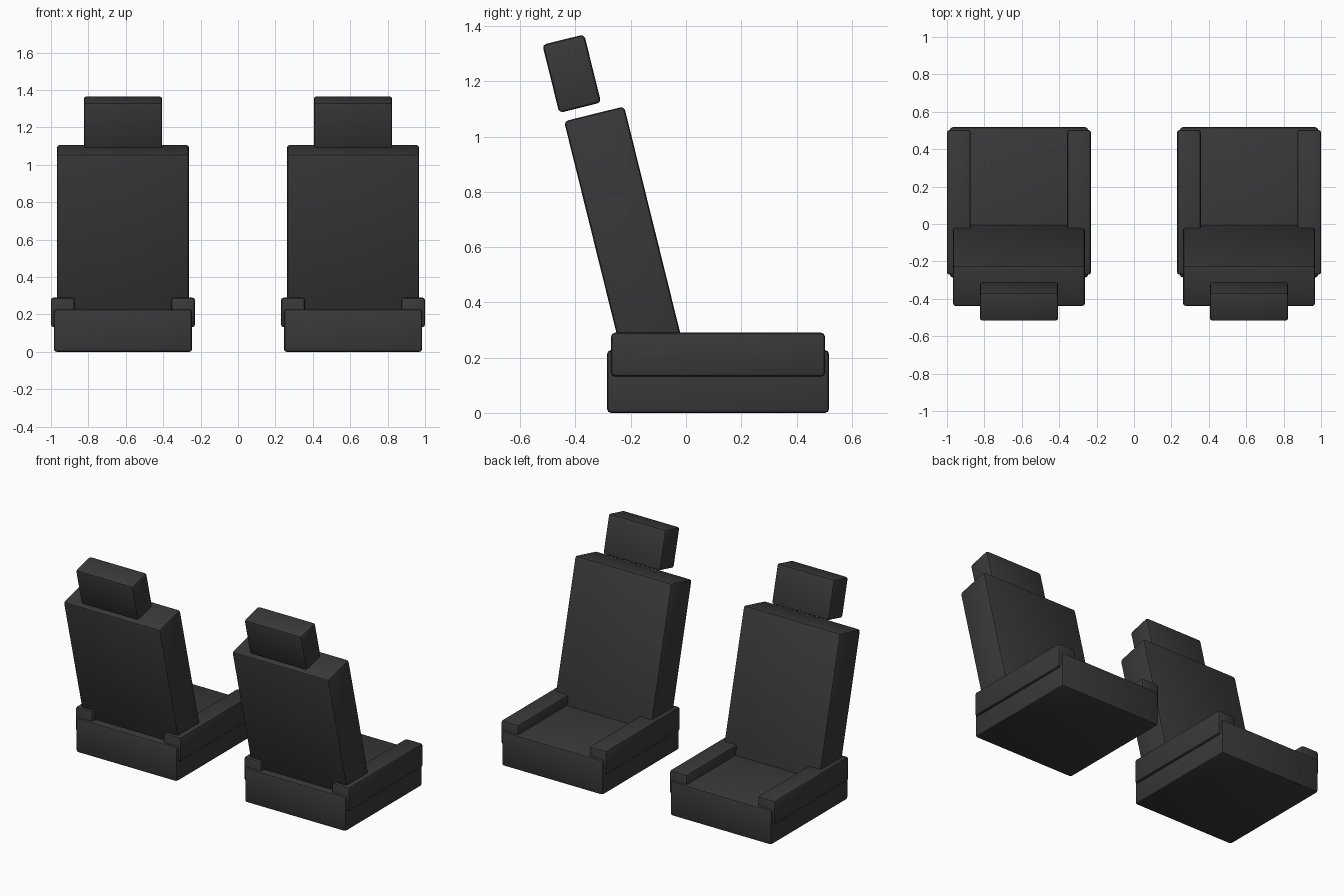
import bpy, math
from mathutils import Matrix, Vector

if "Cube" in bpy.data.objects:
    bpy.data.objects.remove(bpy.data.objects["Cube"])

mat = bpy.data.materials.new("dark_upholstery")
mat.diffuse_color = (0.04, 0.04, 0.042, 1)
mat.use_nodes = True
mat.node_tree.nodes["Principled BSDF"].inputs["Base Color"].default_value = mat.diffuse_color
TILT = math.radians(13.9)


def padded_box(name, centre, size, tilt=0.0, bevel=0.014):
    """Box with softly rounded edges, leaned back about x."""
    bpy.ops.mesh.primitive_cube_add(size=1)
    ob = bpy.context.object
    ob.name = name
    ob.data.transform(Matrix.Diagonal((*size, 1)))
    ob.location = centre
    ob.rotation_euler.x = tilt
    ob.data.materials.append(mat)
    mod = ob.modifiers.new("soft_edges", 'BEVEL')
    mod.width = bevel
    mod.segments = 2
    bpy.ops.object.modifier_apply(modifier=mod.name)
    bpy.ops.object.shade_smooth_by_angle(angle=math.radians(40))
    return ob


# backrest hangs down from its top centre along the lean direction
back_len = 0.93
back_top = Vector((0, -0.3325, 1.082))
back_mid = back_top + Vector((0, math.sin(TILT), -math.cos(TILT))) * back_len / 2

for side, cx in (("left", -0.615), ("right", 0.615)):
    # seat cushion
    padded_box(f"{side}_seat_cushion", (cx, 0.116, 0.1135), (0.738, 0.803, 0.227))
    # side bolsters
    for s, tag in ((-1, "left"), (1, "right")):
        padded_box(f"{side}_seat_{tag}_bolster",
                   (cx + s * 0.3215, 0.116, 0.211), (0.127, 0.774, 0.158))
    # backrest
    padded_box(f"{side}_backrest", (cx, back_mid.y, back_mid.z),
               (0.706, 0.224, back_len), TILT)
    # headrest
    padded_box(f"{side}_headrest", (cx, -0.4135, 1.2275),
               (0.418, 0.156, 0.254), TILT)
